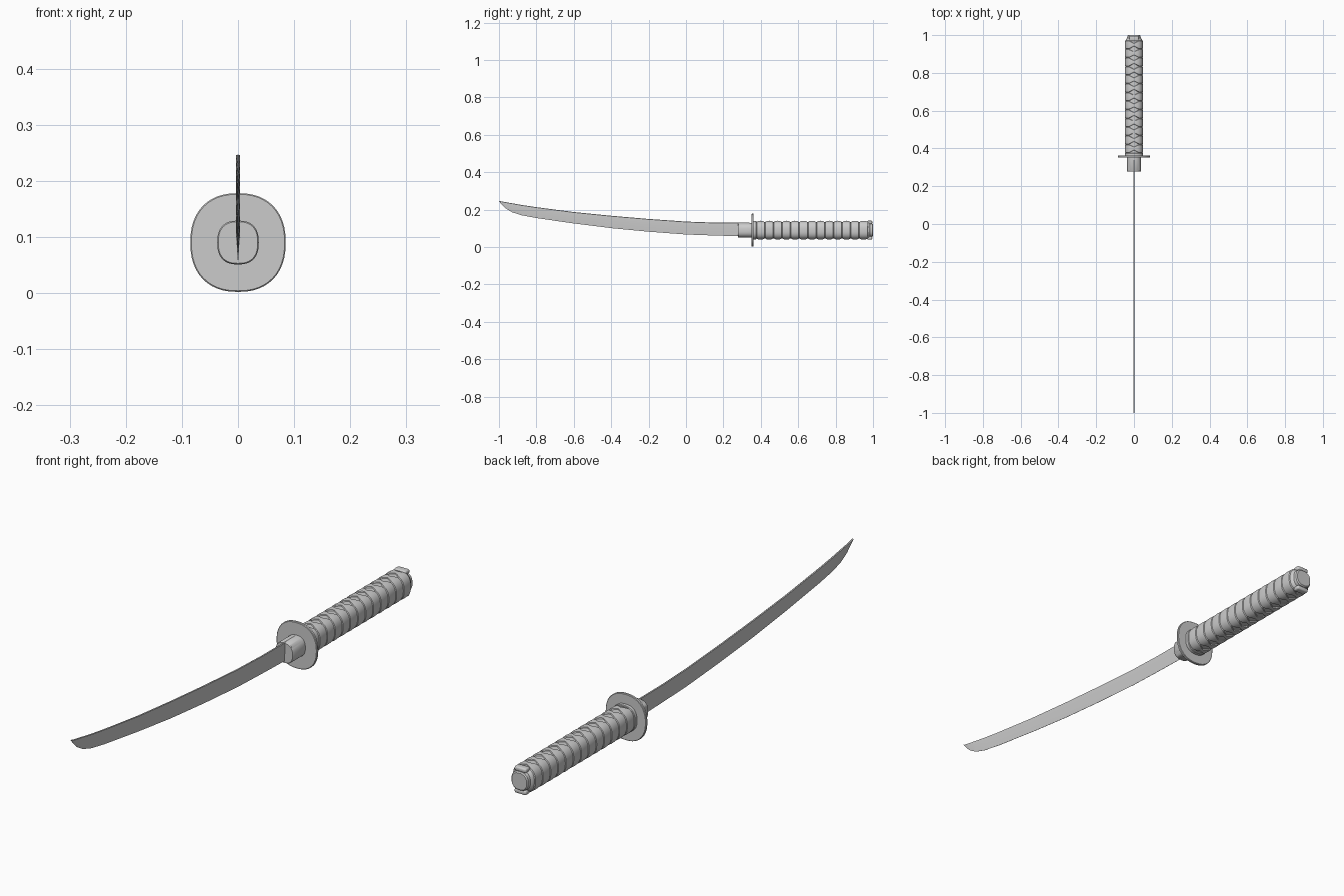
import bpy, bmesh, math

if "Cube" in bpy.data.objects:
    bpy.data.objects.remove(bpy.data.objects["Cube"])

CZ = 0.09    # height of the handle axis
SEG = 48


def outline(a, rx, rz, n=2.5):
    c, s = math.cos(a), math.sin(a)
    return (rx * math.copysign(abs(c) ** (2 / n), c),
            CZ + rz * math.copysign(abs(s) ** (2 / n), s))


def finish(name, bm, angle=35):
    bmesh.ops.recalc_face_normals(bm, faces=bm.faces)
    me = bpy.data.meshes.new(name)
    bm.to_mesh(me)
    bm.free()
    ob = bpy.data.objects.new(name, me)
    bpy.context.collection.objects.link(ob)
    bpy.ops.object.select_all(action='DESELECT')
    ob.select_set(True)
    bpy.context.view_layer.objects.active = ob
    bpy.ops.object.shade_smooth_by_angle(angle=math.radians(angle))
    return ob


def bridge(bm, rings, caps=True):
    for r, q in zip(rings, rings[1:]):
        for i in range(len(r)):
            j = (i + 1) % len(r)
            bm.faces.new((r[i], r[j], q[j], q[i]))
    if caps:
        bm.faces.new(rings[0])
        bm.faces.new(rings[-1])


def loft(name, sections, n=2.5):
    """Rounded-square body along y from (y, half width, half height) sections."""
    bm = bmesh.new()
    rings = []
    for y, rx, rz in sections:
        pts = [outline(2 * math.pi * i / SEG, rx, rz, n) for i in range(SEG)]
        rings.append([bm.verts.new((x, y, z)) for x, z in pts])
    bridge(bm, rings)
    return finish(name, bm)


# Blade: wedge section swept along the curved spine and edge
blade_pts = [(0.34, 0.130, 0.056), (0.28, 0.130, 0.058), (0.14, 0.131, 0.062),
             (0.0, 0.136, 0.067), (-0.2, 0.150, 0.082), (-0.4, 0.167, 0.101),
             (-0.6, 0.187, 0.126), (-0.8, 0.213, 0.155), (-0.88, 0.225, 0.170),
             (-0.93, 0.234, 0.186), (-0.965, 0.240, 0.207), (-0.985, 0.244, 0.226),
             (-1.0, 0.247, 0.245)]
bm = bmesh.new()
rings = []
for y, top, low in blade_pts:
    mid = low + (top - low) * 0.65
    rings.append([bm.verts.new(p) for p in (
        (0, y, top), (0.003, y, top - 0.002), (0.0035, y, mid), (0.0004, y, low),
        (-0.0004, y, low), (-0.0035, y, mid), (-0.003, y, top - 0.002))])
bridge(bm, rings)
finish("blade", bm, 30)

# Blade collar, guard and handle core
loft("blade_collar", [(0.277, 0.035, 0.037), (0.28, 0.037, 0.039), (0.355, 0.037, 0.039)])
loft("guard", [(0.351, 0.083, 0.086), (0.353, 0.085, 0.088),
               (0.360, 0.085, 0.088), (0.362, 0.083, 0.086)], 2.3)
loft("handle_core", [(0.358, 0.042, 0.044), (0.975, 0.042, 0.044)])
loft("handle_ferrule", [(0.360, 0.046, 0.048), (0.362, 0.048, 0.050),
                        (0.374, 0.048, 0.050), (0.376, 0.046, 0.048)])

# Handle wrap: bands that pinch to leave diamond gaps on top and underneath
COUNT, START, END = 13, 0.376, 0.972
pitch = (END - START) / COUNT
profile = [(-1, 0.91), (-0.88, 0.985), (0, 1.01), (0.88, 0.985), (1, 0.91)]
bm = bmesh.new()
for k in range(COUNT):
    yc = START + pitch * (k + 0.5)
    rings = []
    for t, scale in profile:
        ring = []
        for i in range(96):
            x, z = outline(2 * math.pi * i / 96, 0.048 * scale, 0.050 * scale)
            gap = 0.0
            if abs(z - CZ) > 0.03:
                gap = 0.015 * max(0, 1 - abs(x) / 0.027)
            ring.append(bm.verts.new((x, yc + t * (pitch / 2 - gap), z)))
        rings.append(ring)
    bridge(bm, rings, False)
finish("handle_wrap", bm)

# Pommel cap with a stepped, bevelled end
loft("pommel_cap", [(0.955, 0.044, 0.046), (0.972, 0.044, 0.046), (0.980, 0.041, 0.043),
                    (0.984, 0.036, 0.037), (0.996, 0.035, 0.035), (1.0, 0.031, 0.031)])

# Cord loops over the top and bottom of the pommel
for name, s in (("cord_loop_top", 1), ("cord_loop_bottom", -1)):
    bm = bmesh.new()
    bmesh.ops.create_cube(bm, size=1)
    for v in bm.verts:
        v.co = (v.co.x * 0.05, 0.982 + v.co.y * 0.028, CZ + s * 0.042 + v.co.z * 0.017)
    bmesh.ops.bevel(bm, geom=bm.edges[:], offset=0.006, segments=3, affect='EDGES', profile=0.5)
    finish(name, bm, 40)
